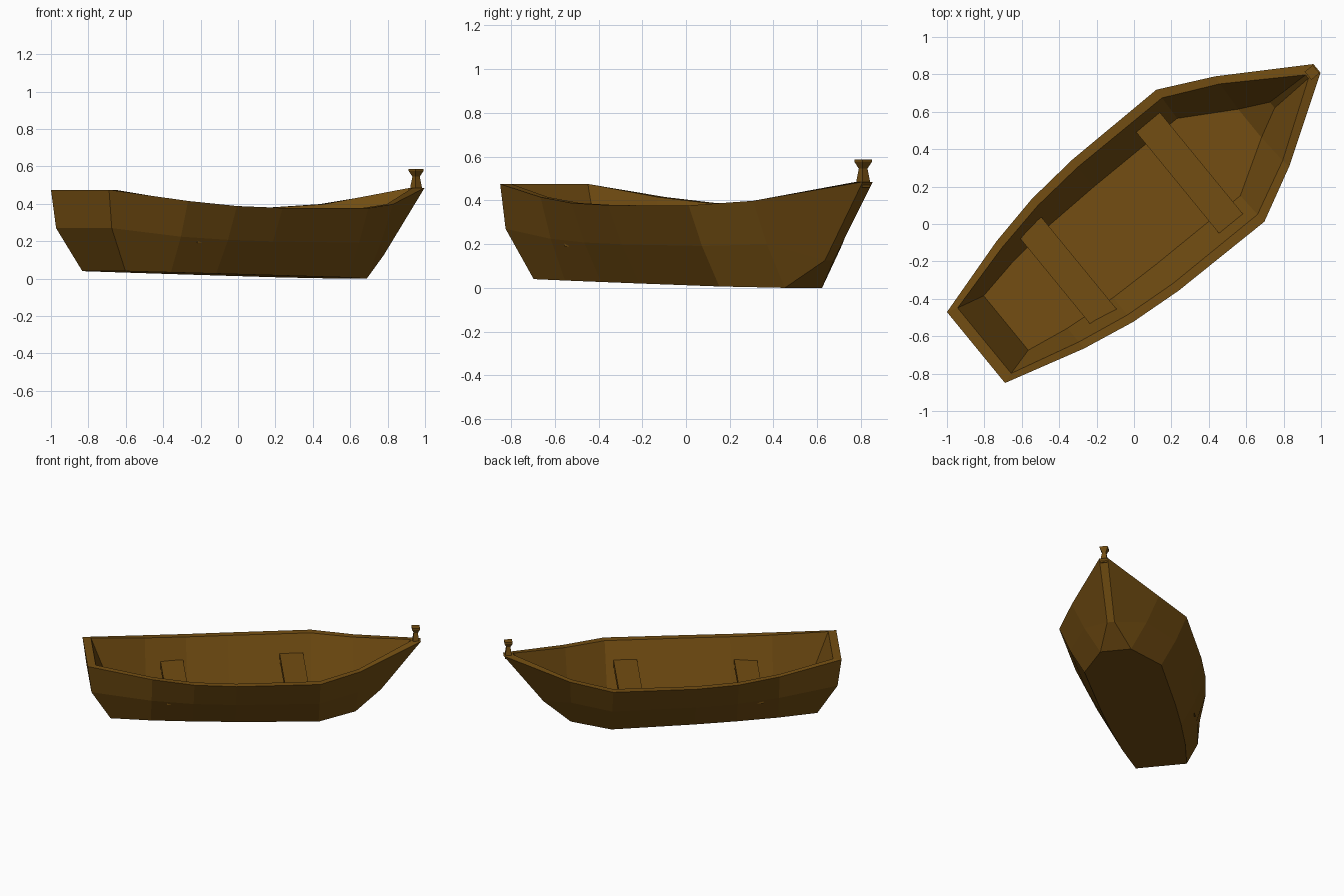
import bpy, bmesh, math
from mathutils import Matrix, Vector

if "Cube" in bpy.data.objects:
    bpy.data.objects.remove(bpy.data.objects["Cube"])

wood = bpy.data.materials.new("wood")
wood.diffuse_color = (0.17, 0.075, 0.006, 1)
wood.use_nodes = True
wood.node_tree.nodes["Principled BSDF"].inputs["Base Color"].default_value = wood.diffuse_color

# Parts are built along x (stern to bow), then turned diagonally
PLACE = Matrix.Rotation(math.radians(39.3), 4, 'Z') @ Matrix.Translation((0, 0.024, 0))


def finish(name, bm):
    bmesh.ops.remove_doubles(bm, verts=bm.verts, dist=1e-4)
    bmesh.ops.recalc_face_normals(bm, faces=bm.faces)
    bm.transform(PLACE)
    me = bpy.data.meshes.new(name)
    bm.to_mesh(me)
    bm.free()
    me.materials.append(wood)
    ob = bpy.data.objects.new(name, me)
    bpy.context.collection.objects.link(ob)
    return ob


def keel_z(s):
    return max(0.0, 0.04 * (0.819 - s) / 1.726)


# Hull stations: (position, half width) for each rail, plus rim height
bottom = [(-.907, .182), (-.628, .225), (-.336, .25), (-.041, .265), (.547, .275), (.819, .11), (.819, .11)]
rim = [(-1.072, .245), (-.628, .37), (-.336, .426), (-.041, .451), (.547, .456), (.836, .312), (1.284, .03)]
inner = [(-1.014, .226), (-.628, .325), (-.336, .378), (-.041, .402), (.543, .403), (.83, .265), (1.215, .012)]
floor = [(-.865, .188), (-.628, .23), (-.336, .258), (-.041, .266), (.536, .267), (.82, .098), (.975, .02)]
height = [.475, .415, .388, .378, .377, .398, .485]

bm = bmesh.new()
rings = []
for i, (b, r, n, f, h) in enumerate(zip(bottom, rim, inner, floor, height)):
    kz = keel_z(b[0])
    mid = ((b[0] + r[0]) / 2, (b[1] + r[1]) / 2 + .012, (kz + h) / 2)
    if i == 0:
        mid = (-1.045, .235, .27)
    if i == 6:
        mid = (1.005, .026, .125)
    fz = .14 if i == 6 else kz + .04
    half = [(*b, kz), mid, (*r, h), (*n, h), (*f, fz)]
    ring = half_ring = [Vector((s, -w, z)) for s, w, z in half]
    ring = half_ring + [Vector((s, w, z)) for s, w, z in reversed(half)]
    rings.append([bm.verts.new(p) for p in ring])
# Planking between stations
for a, c in zip(rings, rings[1:]):
    for k in range(10):
        m = (k + 1) % 10
        bm.faces.new((a[k], a[m], c[m], c[k]))
# Transom and stem
for ring in (rings[0], rings[-1]):
    for k in range(4):
        bm.faces.new((ring[k], ring[k + 1], ring[8 - k], ring[9 - k]))
finish("hull", bm)


# Bench seats
def seat(name, s0, s1, w, z0, z1):
    bm = bmesh.new()
    size = Matrix.Diagonal((s1 - s0, 2 * w, z1 - z0, 1))
    bmesh.ops.create_cube(bm, size=1, matrix=Matrix.Translation(((s0 + s1) / 2, 0, (z0 + z1) / 2)) @ size)
    finish(name, bm)


seat("front_seat", .32, .485, .36, .20, .25)
seat("rear_seat", -.52, -.36, .318, .19, .24)

# Flared square post on the bow
bm = bmesh.new()
levels = []
for z, w in ((.46, .023), (.49, .022), (.545, .014), (.575, .028), (.587, .028)):
    levels.append([bm.verts.new((1.25 + x * w, y * w, z)) for x, y in ((-1, -1), (1, -1), (1, 1), (-1, 1))])
for a, c in zip(levels, levels[1:]):
    for k in range(4):
        m = (k + 1) % 4
        bm.faces.new((a[k], a[m], c[m], c[k]))
bm.faces.new(levels[0])
bm.faces.new(levels[-1])
finish("bow_post", bm)
